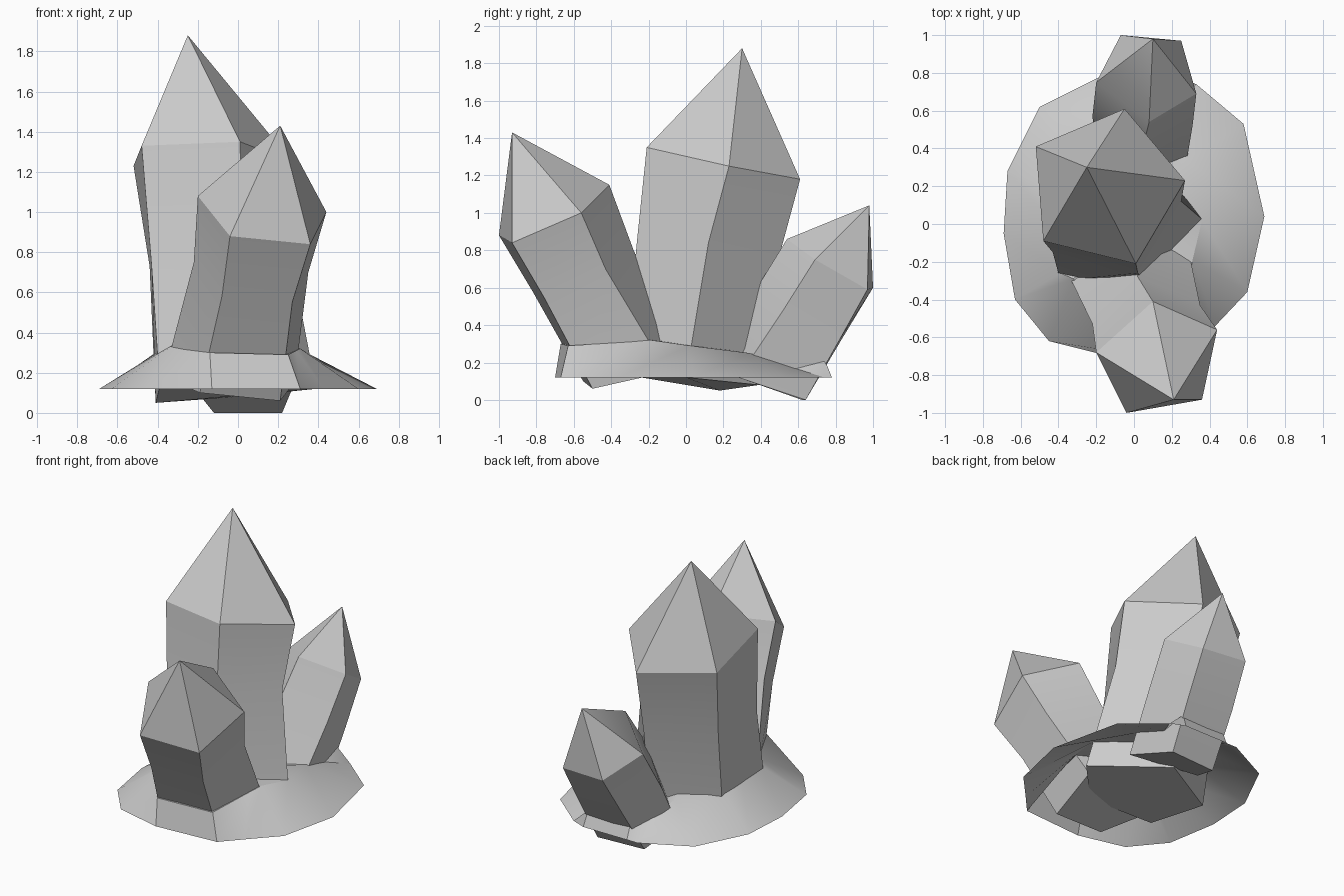
import bpy
import bmesh
import math

# Remove the default cube
default_cube = bpy.data.objects.get("Cube")
if default_cube:
    bpy.data.objects.remove(default_cube, do_unlink=True)

# Single stone colour
stone = bpy.data.materials.new("grey_stone")
stone.use_nodes = True
stone_colour = (0.6, 0.6, 0.6, 1.0)
stone.diffuse_color = stone_colour
stone.node_tree.nodes["Principled BSDF"].inputs["Base Color"].default_value = stone_colour


def finish_object(name, mesh_builder, smooth_angle):
    """Turn a bmesh into a shaded, coloured object."""
    mesh = bpy.data.meshes.new(name)
    mesh_builder.to_mesh(mesh)
    mesh_builder.free()
    mesh.materials.append(stone)
    part = bpy.data.objects.new(name, mesh)
    bpy.context.collection.objects.link(part)
    bpy.ops.object.select_all(action="DESELECT")
    part.select_set(True)
    bpy.context.view_layer.objects.active = part
    bpy.ops.object.shade_smooth_by_angle(angle=math.radians(smooth_angle))
    return part


def bridge_rings(mesh_builder, lower, upper):
    """Join two vertex rings of equal size with quads."""
    count = len(lower)
    for i in range(count):
        following = (i + 1) % count
        mesh_builder.faces.new((lower[i], lower[following], upper[following], upper[i]))


def close_ring(mesh_builder, ring, point):
    """Close a vertex ring with a fan of triangles to one point."""
    apex = mesh_builder.verts.new(point)
    for i, corner in enumerate(ring):
        mesh_builder.faces.new((corner, ring[(i + 1) % len(ring)], apex))


def build_crystal(name, tip, shoulder, waist, foot):
    """Five-sided crystal: foot, bent waist, shoulder and pointed tip."""
    mesh_builder = bmesh.new()
    rings = [[mesh_builder.verts.new(point) for point in ring]
             for ring in (foot, waist, shoulder)]
    for lower, upper in zip(rings, rings[1:]):
        bridge_rings(mesh_builder, lower, upper)
    close_ring(mesh_builder, rings[-1], tip)
    mesh_builder.faces.new(list(reversed(rings[0])))
    bmesh.ops.recalc_face_normals(mesh_builder, faces=mesh_builder.faces[:])
    return finish_object(name, mesh_builder, smooth_angle=28)


# Tall crystal in the middle
build_crystal(
    "tall_crystal",
    tip=(-.25, .3, 1.88),
    shoulder=[(-.52, .41, 1.23), (-.48, -.09, 1.33), (.01, -.21, 1.35),
              (.27, .23, 1.25), (-.05, .61, 1.18)],
    waist=[(-.44, .28, .73), (-.43, -.15, .73), (.02, -.26, .87),
           (.25, .12, .84), (-.02, .48, .7)],
    foot=[(-.41, .18, .05), (-.39, -.3, .13), (.08, -.33, .14),
          (.39, 0, .12), (0, .39, .08)],
)

# Medium crystal leaning forward
build_crystal(
    "front_crystal",
    tip=(.21, -.93, 1.43),
    shoulder=[(-.2, -.68, 1.08), (-.04, -1, .88), (.36, -.93, .84),
              (.44, -.56, 1), (.1, -.41, 1.15)],
    waist=[(-.22, -.53, .75), (-.08, -.82, .58), (.27, -.76, .55),
           (.35, -.43, .7), (.02, -.28, .8)],
    foot=[(-.37, -.22, .18), (-.19, -.55, .1), (.21, -.5, .06),
          (.28, -.1, .15), (-.05, 0, .2)],
)

# Small crystal leaning backward
build_crystal(
    "back_crystal",
    tip=(.1, .98, 1.04),
    shoulder=[(-.07, 1, .6), (-.2, .75, .72), (.08, .54, .86),
              (.33, .69, .75), (.25, .97, .59)],
    waist=[(-.1, .83, .32), (-.22, .57, .42), (.04, .38, .6),
           (.31, .52, .48), (.24, .82, .32)],
    foot=[(-.12, .62, 0), (-.2, .38, .1), (.02, .24, .2),
          (.27, .28, .12), (.22, .64, 0)],
)

# Sloping ground skirt: each row is a rim point (x, y) and its inner point
rim_height = .12
skirt_rows = [
    ((.69, .04), (.36, .02, .29)),
    ((.58, .53), (.27, .34, .25)),
    ((.33, .74), (.24, .58, .17)),
    ((.23, .78), (.22, .74, .22)),
    ((-.1, .78), (-.1, .74, .22)),
    ((-.18, .78), (-.17, .6, .22)),
    ((-.5, .62), (-.2, .4, .28)),
    ((-.67, .28), (-.41, .18, .3)),
    ((-.69, -.05), (-.4, -.03, .3)),
    ((-.63, -.4), (-.39, -.26, .3)),
    ((-.45, -.62), (-.32, -.29, .34)),
    ((-.13, -.7), (-.14, -.67, .3)),
    ((.31, -.67), (.25, -.63, .29)),
    ((.43, -.54), (.29, -.3, .31)),
    ((.6, -.36), (.31, -.19, .32)),
]
skirt = bmesh.new()
rim = [skirt.verts.new((x, y, rim_height)) for (x, y), inner in skirt_rows]
inner_ring = [skirt.verts.new(inner) for outer, inner in skirt_rows]
bridge_rings(skirt, rim, inner_ring)
close_ring(skirt, inner_ring, (0, 0, .3))
finish_object("ground_skirt", skirt, smooth_angle=28)
